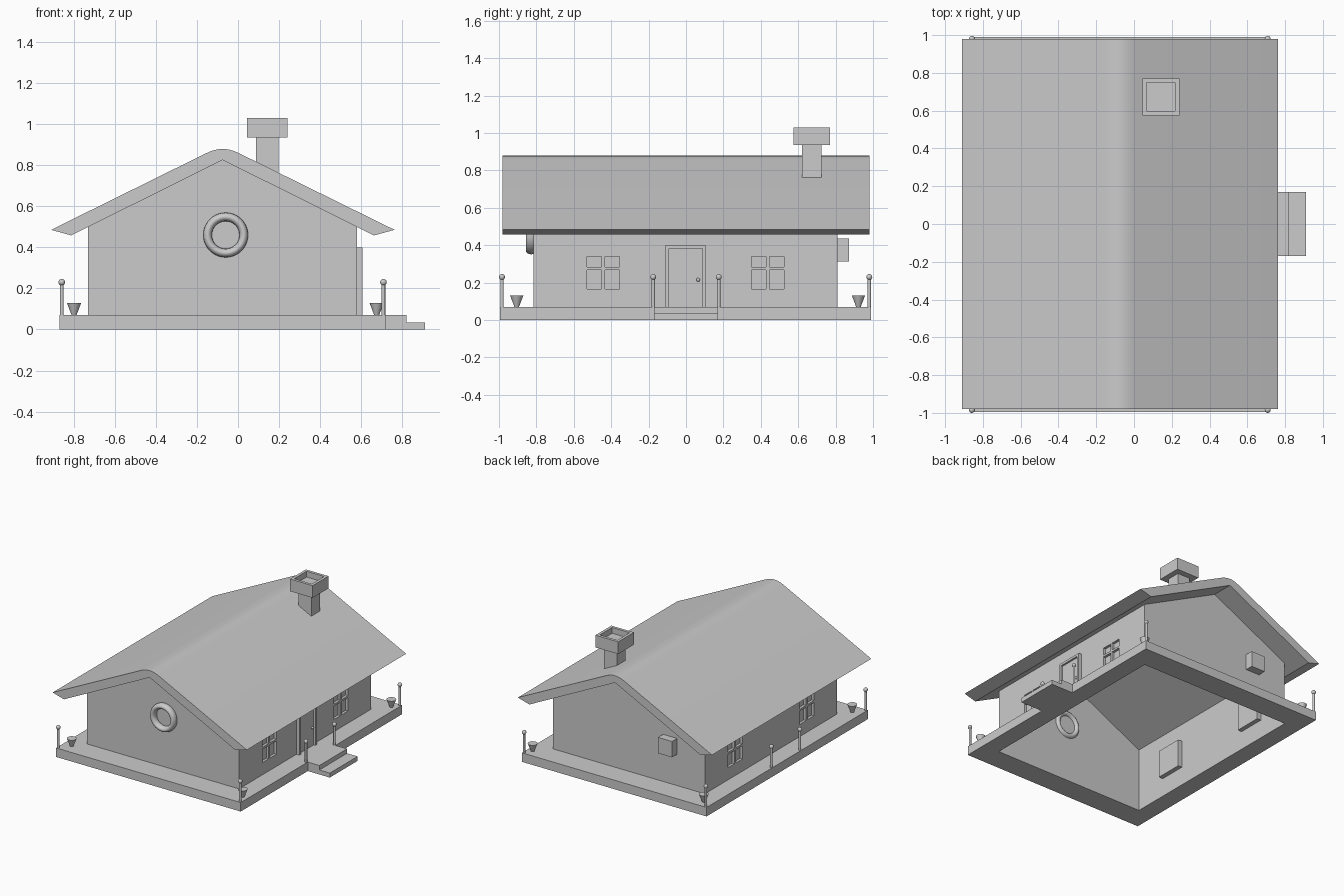
import bpy, bmesh, math
from mathutils import Matrix, Vector

if "Cube" in bpy.data.objects:
    bpy.data.objects.remove(bpy.data.objects["Cube"])

grey = bpy.data.materials.new("plain_grey")
grey.diffuse_color = (0.6, 0.6, 0.6, 1)
grey.use_nodes = True
grey.node_tree.nodes["Principled BSDF"].inputs["Base Color"].default_value = grey.diffuse_color


def finish(name, bm, smooth=False):
    mesh = bpy.data.meshes.new(name)
    bmesh.ops.recalc_face_normals(bm, faces=bm.faces)
    for f in bm.faces:
        f.smooth = smooth
    bm.to_mesh(mesh)
    bm.free()
    mesh.materials.append(grey)
    ob = bpy.data.objects.new(name, mesh)
    bpy.context.collection.objects.link(ob)
    if smooth:
        bpy.ops.object.select_all(action='DESELECT')
        ob.select_set(True)
        bpy.context.view_layer.objects.active = ob
        bpy.ops.object.shade_smooth_by_angle(angle=math.radians(35))
    return ob


def add_box(bm, x, y, z):
    size = Vector((x[1] - x[0], y[1] - y[0], z[1] - z[0]))
    mid = Vector((x[0] + x[1], y[0] + y[1], z[0] + z[1])) / 2
    bmesh.ops.create_cube(bm, size=1, matrix=Matrix.Translation(mid) @ Matrix.Diagonal(size).to_4x4())


def boxes(name, *specs):
    bm = bmesh.new()
    for s in specs:
        add_box(bm, *s)
    return finish(name, bm)


def add_cone(bm, x, y, z0, z1, r0, r1, n=16):
    bmesh.ops.create_cone(bm, cap_ends=True, segments=n, radius1=r0, radius2=r1, depth=z1 - z0,
                          matrix=Matrix.Translation((x, y, (z0 + z1) / 2)))


def frame(bm, outer, inner, z):
    """Rectangular ring with a hole, extruded between two heights."""
    loops = []
    for (x0, x1, y0, y1) in (outer, inner):
        for h in z:
            loops.append([bm.verts.new((x, y, h)) for x, y in ((x0, y0), (x1, y0), (x1, y1), (x0, y1))])
    for a, b in ((0, 1), (1, 3), (3, 2), (2, 0)):
        for i in range(4):
            j = (i + 1) % 4
            bm.faces.new((loops[a][i], loops[a][j], loops[b][j], loops[b][i]))


WX, WY, BASE = (-0.73, 0.58), (-0.815, 0.81), 0.07
EAVE, RIDGE, MID = 0.5, 0.825, -0.075

# Terrace slab around the open house floor
bm = bmesh.new()
frame(bm, (-0.87, 0.72, -0.995, 0.99), (*WX, *WY), (0, BASE))
finish("terrace", bm)

# Entrance steps
boxes("steps", ((0.72, 0.82), (-0.17, 0.17), (0, BASE)), ((0.82, 0.91), (-0.17, 0.17), (0, 0.035)))

# Thin walls: gable ends, and long sides left open where the windows sit
bm = bmesh.new()
for y in WY:
    pts = ((WX[0], BASE), (WX[1], BASE), (WX[1], EAVE), (MID, RIDGE), (WX[0], EAVE))
    bm.faces.new([bm.verts.new((x, y, z)) for x, z in pts])
ys = (WY[0], -0.55, -0.335, 0.33, 0.545, WY[1])
zs = (BASE, 0.145, 0.36, EAVE)
for x in WX:
    for i in range(5):
        for j in range(3):
            if j == 1 and i in (1, 3):
                continue
            bm.faces.new([bm.verts.new((x, a, b)) for a, b in
                          ((ys[i], zs[j]), (ys[i + 1], zs[j]), (ys[i + 1], zs[j + 1]), (ys[i], zs[j + 1]))])
bmesh.ops.remove_doubles(bm, verts=bm.verts, dist=1e-4)
finish("walls", bm)

# Windows: flush frame and bars over a recessed pane
for side, wall in (("left", WX[0]), ("right", WX[1])):
    s = 1 if wall > 0 else -1
    bars = tuple(sorted((wall, wall - s * 0.022)))
    pane = tuple(sorted((wall - s * 0.02, wall - s * 0.035)))
    for tag, y0, y1 in (("front", ys[1], ys[2]), ("back", ys[3], ys[4])):
        z0, z1, ym, t = zs[1], zs[2], (ys[1] + ys[2]) / 2, 0.02
        ym = (y0 + y1) / 2
        boxes(f"{side}_{tag}_window",
              (pane, (y0, y1), (z0, z1)),
              (bars, (y0, y0 + t), (z0, z1)), (bars, (y1 - t, y1), (z0, z1)),
              (bars, (y0 + t, y1 - t), (z0, z0 + t)), (bars, (y0 + t, y1 - t), (z1 - t, z1)),
              (bars, (ym - 0.009, ym + 0.009), (z0 + t, z1 - t)),
              (bars, (y0 + t, ym - 0.009), (0.268, 0.284)), (bars, (ym + 0.009, y1 - t), (0.268, 0.284)))

# Door with frame and knob
boxes("door_frame", ((0.575, 0.605), (-0.11, -0.092), (BASE, 0.4)),
      ((0.575, 0.605), (0.087, 0.105), (BASE, 0.4)), ((0.575, 0.605), (-0.092, 0.087), (0.382, 0.4)))
boxes("door", ((0.575, 0.59), (-0.092, 0.087), (BASE, 0.382)))
bm = bmesh.new()
bmesh.ops.create_uvsphere(bm, u_segments=12, v_segments=8, radius=0.01,
                          matrix=Matrix.Translation((0.596, 0.065, 0.215)))
finish("door_knob", bm, True)

# Roof: bent slab with a rounded ridge
outer = [(-0.91, 0.485), (-0.155, 0.858), (-0.13, 0.869), (-0.1, 0.877), (-0.075, 0.879),
         (-0.05, 0.877), (-0.02, 0.869), (0.005, 0.858), (0.762, 0.485)]
inner = [(0.662, 0.458), (MID, RIDGE), (-0.812, 0.458)]
bm = bmesh.new()
face = bm.faces.new([bm.verts.new((x, -0.98, z)) for x, z in outer + inner])
ext = bmesh.ops.extrude_face_region(bm, geom=[face], use_keep_orig=True)
bmesh.ops.translate(bm, vec=(0, 1.96, 0), verts=[v for v in ext["geom"] if isinstance(v, bmesh.types.BMVert)])
finish("roof", bm, True)

# Chimney shaft and hollow cap
boxes("chimney_shaft", ((0.087, 0.197), (0.62, 0.725), (0.755, 0.94)))
bm = bmesh.new()
frame(bm, (0.045, 0.24, 0.575, 0.77), (0.067, 0.218, 0.597, 0.748), (0.935, 1.03))
add_box(bm, (0.067, 0.218), (0.597, 0.748), (0.935, 0.985))
finish("chimney_cap", bm)

# Ring ornament on the front gable
n, m = 40, 14
bm = bmesh.new()
grid = []
for i in range(n):
    a = 2 * math.pi * i / n
    row = []
    for j in range(m):
        b = 2 * math.pi * j / m
        r = 0.088 + 0.021 * math.cos(b)
        row.append(bm.verts.new((-0.06 + r * math.cos(a), -0.827 + 0.03 * math.sin(b), 0.46 + r * math.sin(a))))
    grid.append(row)
for i in range(n):
    for j in range(m):
        k, l = (i + 1) % n, (j + 1) % m
        bm.faces.new((grid[i][j], grid[k][j], grid[k][l], grid[i][l]))
finish("ring_ornament", bm, True)

# Wall box on the back gable
boxes("wall_box", ((-0.49, -0.37), (0.81, 0.872), (0.313, 0.437)))

# Lamp posts along both long edges
for x in (-0.858, 0.708):
    for y in (-0.984, -0.175, 0.175, 0.98):
        bm = bmesh.new()
        add_cone(bm, x, y, BASE, 0.225, 0.009, 0.009, 12)
        bmesh.ops.create_uvsphere(bm, u_segments=16, v_segments=10, radius=0.016,
                                  matrix=Matrix.Translation((x, y, 0.23)))
        finish("lamp_post", bm, True)

# Corner plant pots, tapering downward
for x in (-0.798, 0.675):
    for y in (-0.905, 0.922):
        bm = bmesh.new()
        add_cone(bm, x, y, BASE, 0.13, 0.012, 0.035, 20)
        finish("plant_pot", bm, True)
